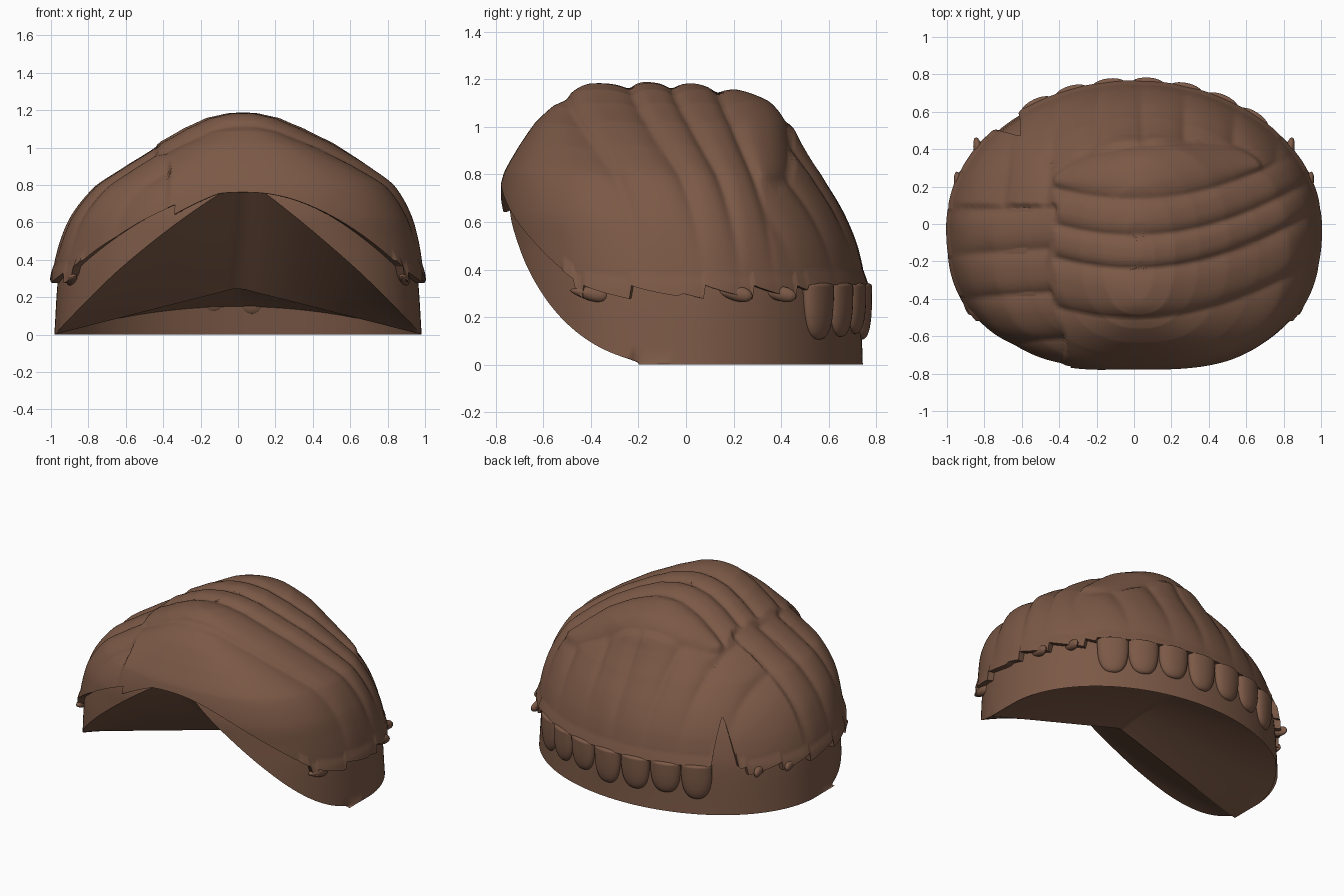
import bpy, bmesh, math
from mathutils import Vector

if "Cube" in bpy.data.objects:
    bpy.data.objects.remove(bpy.data.objects["Cube"])

brown = bpy.data.materials.new("warm_brown")
brown.diffuse_color = (0.2, 0.1, 0.062, 1)
brown.use_nodes = True
brown.node_tree.nodes["Principled BSDF"].inputs["Base Color"].default_value = brown.diffuse_color

# Contour layers of the dome: height, right width, left width, back depth, front depth
LAYERS = [(0.0, .99, .99, .75, -.76), (.33, .99, .99, .755, -.78), (.5, .965, .955, .725, -.79),
          (.65, .92, .89, .665, -.795), (.8, .83, .77, .58, -.765), (.92, .67, .59, .505, -.70),
          (1.02, .51, .43, .45, -.635), (1.1, .35, .29, .35, -.565), (1.155, .22, .17, .2, -.49),
          (1.18, .11, .06, .03, -.4), (1.187, .03, -.03, -.19, -.19)]
TOP = len(LAYERS) - 1


def level(z):
    """Layer coordinate for a height."""
    for i in range(TOP):
        if z <= LAYERS[i + 1][0]:
            return i + (z - LAYERS[i][0]) / (LAYERS[i + 1][0] - LAYERS[i][0])
    return TOP


def spow(v, e):
    return math.copysign(abs(v) ** e, v)


def dome(a, s, scale=1.0):
    """Point on the dome at angle a and layer coordinate s."""
    i = min(int(s), TOP - 1)
    t = s - i
    p0, p1, p2, p3 = (LAYERS[max(0, min(TOP, j))] for j in (i - 1, i, i + 1, i + 2))
    v = [.5 * (2 * B + (C - A) * t + (2 * A - 5 * B + 4 * C - D) * t * t
               + (3 * B - A - 3 * C + D) * t ** 3) for A, B, C, D in zip(p0, p1, p2, p3)]
    z = p1[0] + (p2[0] - p1[0]) * t
    e = 2 / 2.5 if math.sin(a) < 0 else 1.0
    x = (v[1] - v[2]) / 2 + (v[1] + v[2]) / 2 * spow(math.cos(a), e) * scale
    y = (v[3] + v[4]) / 2 + (v[3] - v[4]) / 2 * spow(math.sin(a), e) * scale
    return Vector((x, y, z))


def loft(name, columns):
    """Closed mesh from columns of points around the vertical axis."""
    bm = bmesh.new()
    vs = [[bm.verts.new(p) for p in col] for col in columns]
    n = len(vs)
    for i in range(n):
        a, b = vs[i], vs[(i + 1) % n]
        for k in range(len(a) - 1):
            bm.faces.new((a[k], b[k], b[k + 1], a[k + 1]))
    bmesh.ops.remove_doubles(bm, verts=bm.verts, dist=0.0002)
    bmesh.ops.recalc_face_normals(bm, faces=bm.faces)
    return finish(name, bm)


def finish(name, bm):
    me = bpy.data.meshes.new(name)
    bm.to_mesh(me)
    bm.free()
    ob = bpy.data.objects.new(name, me)
    bpy.context.collection.objects.link(ob)
    me.materials.append(brown)
    bpy.context.view_layer.objects.active = ob
    ob.select_set(True)
    bpy.ops.object.shade_smooth_by_angle(angle=math.radians(48))
    ob.select_set(False)
    return ob


# Inner cap: outer wall, cut-away front rim and ridged hollow underside
def cap_column(a):
    x0 = .98 * spow(math.cos(a), .8)
    front = math.sin(a) < 0
    zr = .82 * max(0, 1 - (abs(x0) / .98) ** 1.35) if front else 0
    s0 = level(zr)
    rim = dome(a, s0, .992 - .07 * zr)
    w = 1 - min(1, abs(rim.x) / .985)
    ridge = Vector((rim.x, -.2 + .06 * w, .25 * w))
    wall = .15 * w * (2 - w)
    col = []
    for k in range(12, 0, -1):
        f = k / 12
        p = rim.lerp(ridge, f)
        if not front:
            g = (k - 1) / 11
            p = rim.lerp(ridge, .03 + .97 * g)
            p.z = wall + (ridge.z - wall) * g + .3 * g * (1 - g) * w
        col.append(p)
    s1 = max(s0 + .3, level(.9))
    for k in range(25):
        s = s0 + (s1 - s0) * k / 24
        col.append(dome(a, s, .992 - .07 * dome(a, s).z))
    return col


loft("inner_cap", [cap_column(math.tau * i / 200) for i in range(200)])


# Sculpted locks: grooves between the divider values of each hair region
def lock(v, dividers):
    for lo, hi in zip(dividers, dividers[1:]):
        if v <= hi:
            f = max(0, min(1, (v - lo) / (hi - lo)))
            return 1 - abs(2 * f - 1) ** 2.6 - .2 * f
    return 0


def relief(x, y):
    v = y - .33 * x * x
    u = 1 - ((x - .12) / .56) ** 2
    crest = .14 + .3 * math.sqrt(max(0, u))
    if x < -.42 + .05 * math.sin(7 * y) * (y < 0) and y < .1:
        return .026 * lock(y - .06 * (x + .42), [-.98, -.63, -.37, -.13, .1]) - .008
    if x > -.43 and v < .14:
        return .03 * lock(v, [-.95, -.51, -.24, -.06, .14])
    if x > -.43 and v < crest:
        return .034 * lock(v, [.14, crest]) + .004
    return .022 * lock(x - .12 * (y - .6) * (x < 0), [-1.1, -.65, -.42, -.2, .05, .28, .55, .78, 1.1]) - .002


def soft_relief(p):
    """Relief averaged over a small patch for clean groove edges."""
    r = .012
    h = sum(relief(p.x + i * r, p.y + j * r) for i in (-1, -.33, .33, 1) for j in (-1, -.33, .33, 1)) / 16
    return (h - .024) * max(.1, min(1, (p.z - .35) / .45))


def hem(a):
    """Lower edge height of the hair."""
    x = .97 * spow(math.cos(a), .8)
    d = math.degrees(a) % 360
    z = .335
    if math.sin(a) < 0:
        z += .425 * max(0, 1 - (abs(x) / .88) ** 2.3)
        if -.39 < x < -.15:
            z -= .06 * (-.15 - x) / .24
    if z < .36 and not 43 < d < 127:
        e = d if math.cos(a) > 0 else 180 - d
        z -= .06 * (((e + 24) / 15.5) % 1) ** .8
    gap = abs(d - 133) / 6
    if gap < 1:
        z = .3 + .33 * (1 - gap ** 1.3)
    return z


def hair_column(a):
    zb = hem(a)
    s0 = level(zb)
    inner = dome(a, level(zb + .03), .88)
    col = [inner, dome(a, s0, .985)]
    for k in range(121):
        s = s0 + (TOP - s0) * k / 120
        p = dome(a, s)
        out = (p - Vector((0, -.05, .3))).normalized()
        lip = .014 * max(0, 1 - k / 5) if zb < .4 else 0
        p += out * soft_relief(p)
        p += Vector((out.x, out.y, 0)) * lip
        col.append(p)
    return col


loft("swept_hair", [hair_column(math.tau * i / 460) for i in range(460)])


# Rounded tufts hanging along the nape, flat at the top
for i in range(7):
    a = math.radians(49 + 12.2 * i)
    c = dome(a, level(.3), .98)
    t = (dome(a + .05, level(.3)) - dome(a - .05, level(.3))).normalized()
    n = Vector((t.y, -t.x, 0))
    drop = .22 - .012 * (i % 3)
    bm = bmesh.new()
    bmesh.ops.create_uvsphere(bm, u_segments=24, v_segments=24, radius=1)
    for vert in bm.verts:
        q = vert.co.copy()
        flat = math.hypot(q.x, q.y)
        # Square off the sphere so that each tuft is a broad U
        full = (1 - min(1, abs(q.z)) ** 3) ** .4 / flat if flat > 1e-4 else 0
        z = .325 + (q.z * drop if q.z < 0 else q.z * .02)
        vert.co = Vector((c.x, c.y, z)) + t * (q.x * full * .098) + n * (q.y * full * .045)
    bmesh.ops.recalc_face_normals(bm, faces=bm.faces)
    finish("nape_tuft_%d" % (i + 1), bm)

# Small curled tips at the sides
for side in (-1, 1):
    for deg in (-26, 16, 31):
        a = math.radians(deg if side > 0 else 180 - deg)
        c = dome(a, level(.3), 1.0)
        bm = bmesh.new()
        bmesh.ops.create_uvsphere(bm, u_segments=16, v_segments=10, radius=1)
        for vert in bm.verts:
            q = vert.co
            vert.co = Vector((c.x - side * (.02 - .015 * q.y) + q.x * .026, c.y + q.y * .08,
                              c.z + q.z * (.03 + .012 * q.y) - .012 * q.y))
        finish("side_tip", bm)
